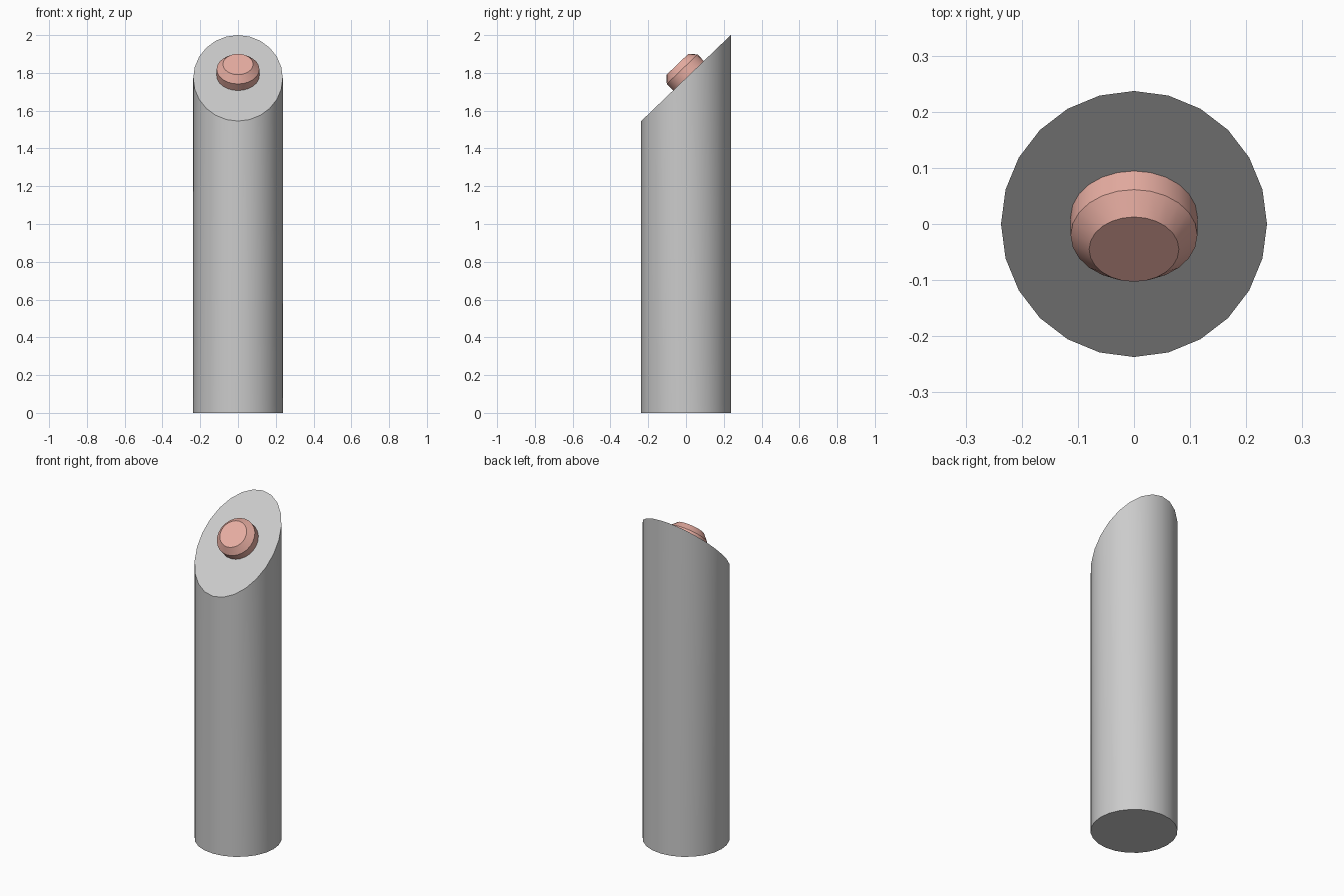
import bpy, bmesh, math
from mathutils import Vector, Matrix

if "Cube" in bpy.data.objects:
    bpy.data.objects.remove(bpy.data.objects["Cube"])

SIDES = 24
R = 0.237
Z_LOW, Z_HIGH = 1.545, 2.0
TILT = math.atan2(Z_HIGH - Z_LOW, 2 * R)


def lathe(name, profile):
    """Closed solid from (radius, z) rings, capped at both ends."""
    bm = bmesh.new()
    rings = []
    for r, z in profile:
        rings.append([bm.verts.new((r * math.sin(a), r * math.cos(a), z))
                      for a in (2 * math.pi * i / SIDES for i in range(SIDES))])
    for lo, hi in zip(rings, rings[1:]):
        for i in range(SIDES):
            j = (i + 1) % SIDES
            bm.faces.new((lo[i], lo[j], hi[j], hi[i]))
    bm.faces.new(rings[0])
    bm.faces.new(rings[-1])
    bmesh.ops.recalc_face_normals(bm, faces=bm.faces)
    mesh = bpy.data.meshes.new(name)
    bm.to_mesh(mesh)
    bm.free()
    obj = bpy.data.objects.new(name, mesh)
    bpy.context.collection.objects.link(obj)
    return obj


def smooth(obj):
    bpy.ops.object.select_all(action='DESELECT')
    obj.select_set(True)
    bpy.context.view_layer.objects.active = obj
    bpy.ops.object.shade_smooth_by_angle(angle=math.radians(30))


# Post with its top ring sheared into a slanted face
post = lathe("post", [(R, 0), (R, 1)])
for v in post.data.vertices:
    if v.co.z > 0.5:
        v.co.z = (Z_LOW + Z_HIGH) / 2 + v.co.y * math.tan(TILT)
smooth(post)

# Bevelled push button sitting square on the slanted face
button = lathe("button", [(0.113, -0.01), (0.113, 0.048), (0.08, 0.084)])
rot = Matrix.Rotation(TILT, 4, 'X')
centre = Vector((0, 0, (Z_LOW + Z_HIGH) / 2)) + rot @ Vector((0, 0.018, 0))
button.data.transform(Matrix.Translation(centre) @ rot)
smooth(button)

red = bpy.data.materials.new("button_red")
red.diffuse_color = (0.8, 0.42, 0.36, 1)
red.use_nodes = True
red.node_tree.nodes["Principled BSDF"].inputs["Base Color"].default_value = red.diffuse_color
button.data.materials.append(red)
